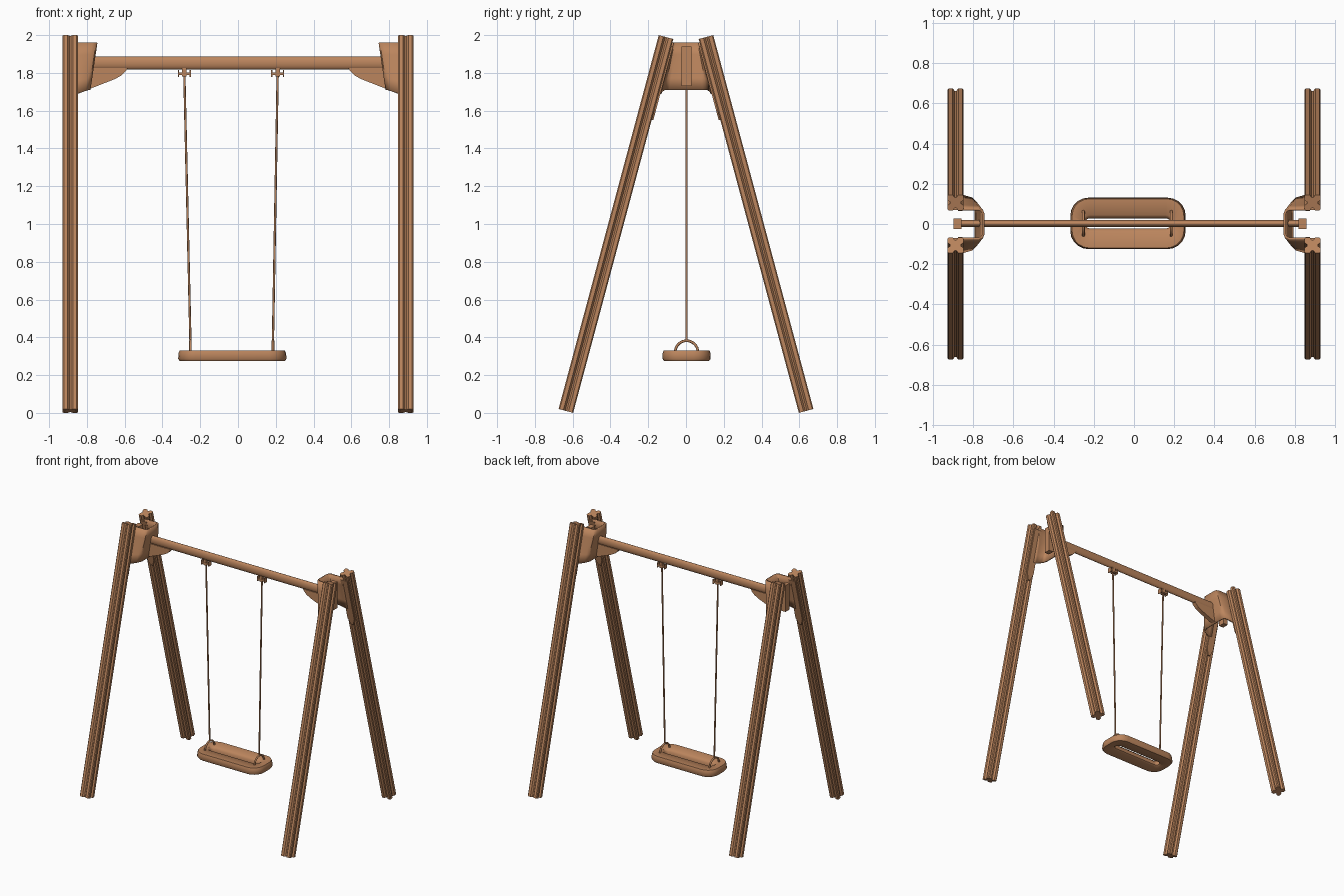
import bpy, bmesh, math
from mathutils import Vector

if "Cube" in bpy.data.objects:
    bpy.data.objects.remove(bpy.data.objects["Cube"])

wood = bpy.data.materials.new("warm brown")
wood.diffuse_color = (0.50, 0.235, 0.11, 1)
wood.use_nodes = True
wood.node_tree.nodes["Principled BSDF"].inputs["Base Color"].default_value = wood.diffuse_color


def loft(name, rings, cap=True, loop=True, closed=False, smooth=0):
    """Skin a list of point rings; loop closes each ring, closed joins last ring to first."""
    bm = bmesh.new()
    vs = [[bm.verts.new(p) for p in r] for r in rings]
    n = len(rings[0])
    pairs = list(zip(vs, vs[1:])) + ([(vs[-1], vs[0])] if closed else [])
    for a, b in pairs:
        for i in range(n if loop else n - 1):
            j = (i + 1) % n
            bm.faces.new((a[i], a[j], b[j], b[i]))
    if cap and loop and not closed:
        bm.faces.new(vs[0])
        bm.faces.new(vs[-1])
    bmesh.ops.recalc_face_normals(bm, faces=bm.faces)
    me = bpy.data.meshes.new(name)
    bm.to_mesh(me)
    bm.free()
    me.materials.append(wood)
    ob = bpy.data.objects.new(name, me)
    bpy.context.collection.objects.link(ob)
    if smooth:
        bpy.ops.object.select_all(action='DESELECT')
        bpy.context.view_layer.objects.active = ob
        ob.select_set(True)
        bpy.ops.object.shade_smooth_by_angle(angle=math.radians(smooth))
    return ob


def box(name, x, y, z):
    return loft(name, [[(x[0], y[0], h), (x[1], y[0], h), (x[1], y[1], h), (x[0], y[1], h)] for h in z])


def rod(name, a, b, r, n=8):
    return loft(name, [[(x + r * math.cos(t), y + r * math.sin(t), z)
                        for t in [math.tau * i / n for i in range(n)]] for x, y, z in (a, b)], smooth=50)


def rounded_rect(hx, hy, r, z, steps=5):
    pts = []
    for k, (sx, sy) in enumerate([(1, 1), (-1, 1), (-1, -1), (1, -1)]):
        for i in range(steps + 1):
            t = math.pi / 2 * (k + i / steps)
            pts.append((-0.03 + sx * (hx - r) + r * math.cos(t),
                        0.003 + sy * (hy - r) + r * math.sin(t), z))
    return pts


# Leg cross-section: square beam with a groove down each side
section = []
for k in range(4):
    c, s = math.cos(k * math.pi / 2), math.sin(k * math.pi / 2)
    for u, v in [(.040, -.034), (.040, -.014), (.027, -.004), (.027, .004), (.040, .014), (.040, .034)]:
        section.append((u * c - v * s, u * s + v * c))

tilt = math.radians(15)
inner_y = lambda z: 0.067 + (1.979 - z) * math.tan(tilt)   # inner leg face

for sx, side in ((-1, "left"), (1, "right")):
    for sy, end in ((-1, "front"), (1, "back")):
        # Slanted legs
        loft(f"{side}_{end}_leg", [[(sx * 0.888 + u, sy * (y + v * math.cos(tilt)), z + v * math.sin(tilt))
                                    for u, v in section]
                                   for y, z in ((0.636, 0.0104), (0.1057, 1.9896))], smooth=25)
        # Fixing tongue along the inner leg face
        tongue = [(.855, 1.94), (.915, 1.94), (.915, 1.60), (.895, 1.55), (.875, 1.55), (.855, 1.60)]
        loft(f"{side}_{end}_tongue", [[(sx * x, sy * (inner_y(z) + d), z) for x, z in tongue]
                                      for d in (0.003, -0.009)])

    # Flared head bracket joining the two legs, open outwards
    rings = []
    for t in (0, .25, .5, .75, 1):
        z = 1.96 - 0.25 * t
        xw, yl = 0.75 + 0.037 * t, inner_y(z)
        half = [(.875, yl - .002, z - .02 * t), (.85, yl, z - .02 * t),
                (xw + .022, yl - .012 * t, z - .006 * t), (xw + .006, yl - .006 - .02 * t, z),
                (xw, yl - .02 - .03 * t, z)]
        pts = half + [(x, -y, h) for x, y, h in reversed(half)]
        rings.append([(sx * x, y, h) for x, y, h in pts])
    head = loft(f"{side}_head_bracket", rings, loop=False, smooth=40)
    m = head.modifiers.new("wall", 'SOLIDIFY')
    m.thickness, m.offset = 0.012, 0

    # Curved gusset under the bar
    gusset = [(.585, 1.825), (.595, 1.808), (.615, 1.788), (.65, 1.768), (.78, 1.717), (.77, 1.825)]
    loft(f"{side}_gusset", [[(sx * x, y, z) for x, z in gusset] for y in (-.015, .019)])

    # End plate on the bar inside the bracket
    x0 = -0.02 + sx * 0.858
    box(f"{side}_end_plate", (x0 - .02, x0 + .02), (-.024, .028), (1.73, 1.94))

# Oval crossbar
loft("crossbar", [[(x, .003 + .018 * math.cos(t), 1.852 + .034 * math.sin(t))
                   for t in [math.tau * i / 24 for i in range(24)]] for x in (-.87, .83)], smooth=40)

# Hangers, ropes and rope arches
for side, xt, xb in (("left", -.284, -.252), ("right", .21, .185)):
    box(f"{side}_hanger_block", (xt - .012, xt + .012), (-.012, .018), (1.78, 1.825))
    box(f"{side}_hanger_plate", (xt - .034, xt + .034), (-.014, .02), (1.788, 1.802))
    for d in (-.031, .031):
        box(f"{side}_hanger_ear", (xt + d - .003, xt + d + .003), (-.014, .02), (1.778, 1.815))
    rod(f"{side}_rope", (xt, .003, 1.79), (xb, .003, .385), .006)
    arch = []
    for i in range(17):
        a = math.pi * i / 16
        arch.append([(xb + .007 * math.cos(t), .003 + (.06 + .007 * math.sin(t)) * math.cos(a),
                      .322 + (.06 + .007 * math.sin(t)) * math.sin(a))
                     for t in [math.tau * k / 8 for k in range(8)]])
    loft(f"{side}_rope_arch", arch, smooth=50)

# Slotted seat: a rounded ring
seat = [(.278, .122, .085, .330), (.284, .126, .09, .318), (.287, .128, .09, .287), (.28, .12, .085, .276),
        (.225, .038, .036, .276), (.213, .025, .024, .285), (.213, .025, .024, .312), (.228, .042, .04, .330)]
loft("seat", [rounded_rect(*s) for s in seat], closed=True, smooth=50)
